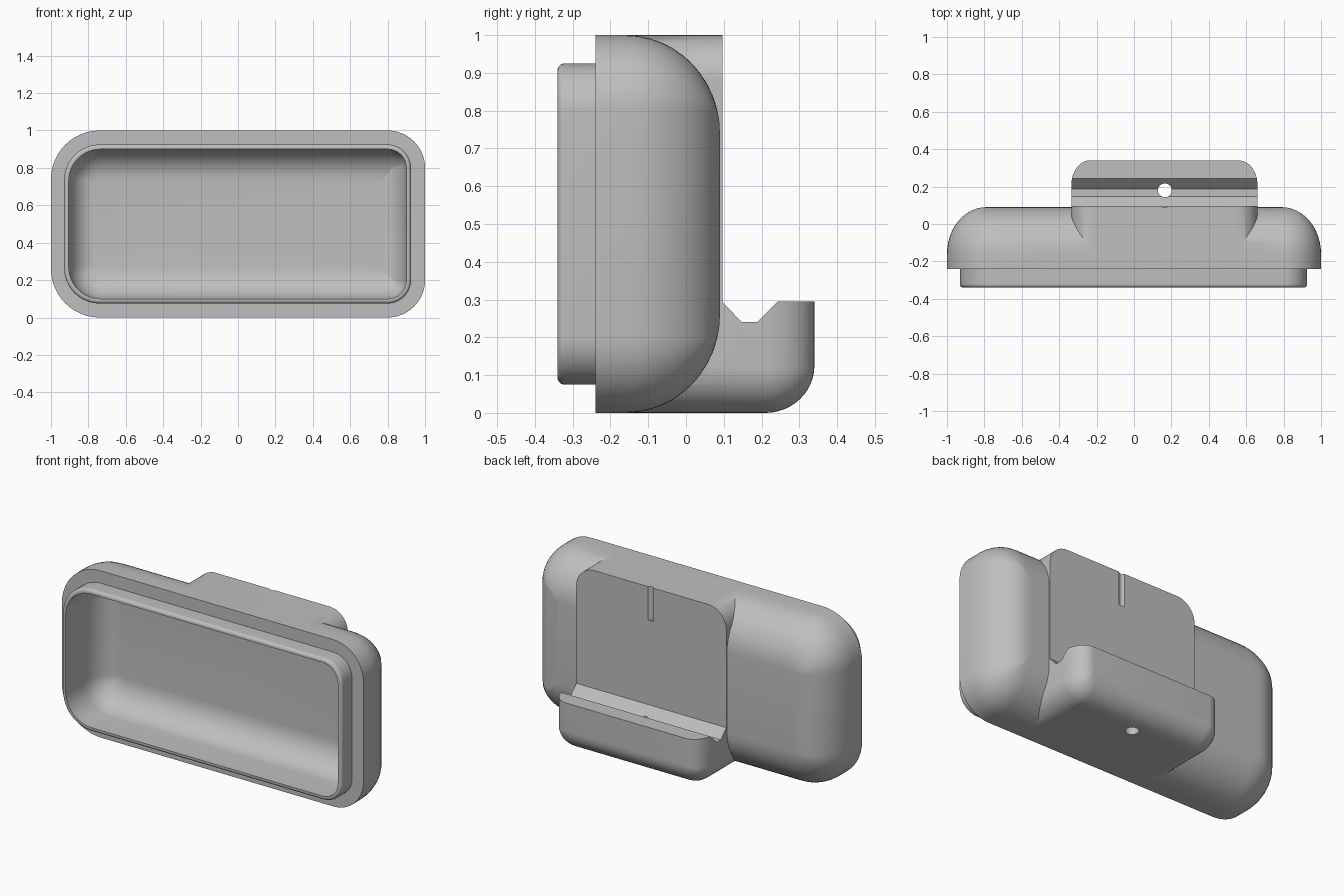
import bpy, bmesh, math

default_cube = bpy.data.objects.get("Cube")
if default_cube:
    bpy.data.objects.remove(default_cube, do_unlink=True)

STEPS = 12
QUARTER = math.pi / 2


def make_object(name, bm):
    bmesh.ops.recalc_face_normals(bm, faces=bm.faces)
    mesh = bpy.data.meshes.new(name)
    bm.to_mesh(mesh)
    bm.free()
    obj = bpy.data.objects.new(name, mesh)
    bpy.context.collection.objects.link(obj)
    return obj


def outline(x0, x1, z0, z1, r_min, r_max, dx, dz):
    """Rounded rectangle, inset by dx and dz; corner radius differs per end."""
    x0, x1, z0, z1 = x0 + dx, x1 - dx, z0 + dz, z1 - dz
    points = []
    corners = [(x1, z1, -1, -1, r_max), (x0, z1, 1, -1, r_min),
               (x0, z0, 1, 1, r_min), (x1, z0, -1, 1, r_max)]
    for i, (x, z, sx, sz, r) in enumerate(corners):
        rx, rz = max(r - dx, 0.004), max(r - dz, 0.004)
        for k in range(STEPS + 1):
            a = QUARTER * (i + k / STEPS)
            points.append((x + sx * rx + rx * math.cos(a),
                           z + sz * rz + rz * math.sin(a)))
    return points


def loft(name, rect, radii, rings):
    """Solid through rounded rectangles stacked along y."""
    bm = bmesh.new()
    loops = [[bm.verts.new((x, y, z)) for x, z in outline(*rect, *radii, dx, dz)]
             for y, dx, dz in rings]
    count = len(loops[0])
    for a, b in zip(loops, loops[1:]):
        for i in range(count):
            j = (i + 1) % count
            bm.faces.new((a[i], a[j], b[j], b[i]))
    bm.faces.new(loops[0])
    bm.faces.new(loops[-1])
    return make_object(name, bm)


def fillet(y_end, depth, dx, dz):
    """Rings that round off the end at y_end."""
    rings = []
    for k in range(STEPS + 1):
        a = QUARTER * k / STEPS
        inset = 1 - math.cos(a)
        rings.append((y_end - depth * (1 - math.sin(a)), dx * inset, dz * inset))
    return rings


def prism(name, profile, x0, x1):
    """Extrude a y-z profile along x."""
    bm = bmesh.new()
    face = bm.faces.new([bm.verts.new((x0, y, z)) for y, z in profile])
    moved = bmesh.ops.extrude_face_region(bm, geom=[face])["geom"]
    verts = [v for v in moved if isinstance(v, bmesh.types.BMVert)]
    bmesh.ops.translate(bm, verts=verts, vec=(x1 - x0, 0, 0))
    return make_object(name, bm)


def rod(name, x, y, z0, z1, radius):
    bm = bmesh.new()
    bmesh.ops.create_cone(bm, cap_ends=True, segments=32, radius1=radius,
                          radius2=radius, depth=z1 - z0)
    bmesh.ops.translate(bm, verts=bm.verts, vec=(x, y, (z0 + z1) / 2))
    return make_object(name, bm)


def combine(target, tool, operation):
    mod = target.modifiers.new(operation, 'BOOLEAN')
    mod.operation = operation
    mod.solver = 'EXACT'
    mod.object = tool
    tool.hide_render = True
    bpy.context.view_layer.objects.active = target
    bpy.ops.object.modifier_apply(modifier=mod.name)
    bpy.data.objects.remove(tool, do_unlink=True)


# Shell with rounded back, and the stepped lip on its front
shell = loft("housing", (-1, 1, 0, 1), (0.26, 0.2),
             [(-0.24, 0, 0)] + fillet(0.09, 0.25, 0.21, 0.26))
lip_rings = [(-y, dx, dz) for y, dx, dz in fillet(0.34, 0.018, 0.018, 0.018)]
lip = loft("lip", (-0.93, 0.925, 0.075, 0.925), (0.19, 0.125),
           lip_rings[::-1] + [(-0.2, 0, 0)])

# Back plate and shelf, carved from one rounded block
bracket = loft("bracket", (-0.335, 0.66, 0, 1), (0.12, 0.12),
               [(-0.2, 0, 0)] + fillet(0.34, 0.13, 0.1, 0.125))
groove = prism("groove_cutter",
               [(0.097, 1.5), (0.097, 0.293), (0.148, 0.24), (0.188, 0.24),
                (0.243, 0.295), (0.6, 0.295), (0.6, 1.5)], -0.8, 1.2)
combine(bracket, groove, 'DIFFERENCE')

# Join the parts, then hollow the front
combine(shell, lip, 'UNION')
combine(shell, bracket, 'UNION')
cavity = loft("cavity_cutter", (-0.905, 0.9, 0.1, 0.9), (0.17, 0.1),
              [(-0.5, 0, 0)] + fillet(-0.01, 0.16, 0.13, 0.17))
combine(shell, cavity, 'DIFFERENCE')

# Drain hole through the shelf and small channel down the plate
combine(shell, rod("hole_cutter", 0.165, 0.18, -0.2, 0.5, 0.037), 'DIFFERENCE')
combine(shell, rod("channel_cutter", 0.165, 0.11, 0.8, 1.2, 0.023), 'DIFFERENCE')

# Single grey finish
grey = bpy.data.materials.new("plain grey")
grey.use_nodes = True
colour = (0.52, 0.52, 0.52, 1)
grey.diffuse_color = colour
grey.node_tree.nodes["Principled BSDF"].inputs["Base Color"].default_value = colour
shell.data.materials.clear()
shell.data.materials.append(grey)

bpy.ops.object.select_all(action='DESELECT')
shell.select_set(True)
bpy.context.view_layer.objects.active = shell
bpy.ops.object.shade_smooth_by_angle(angle=math.radians(30))
